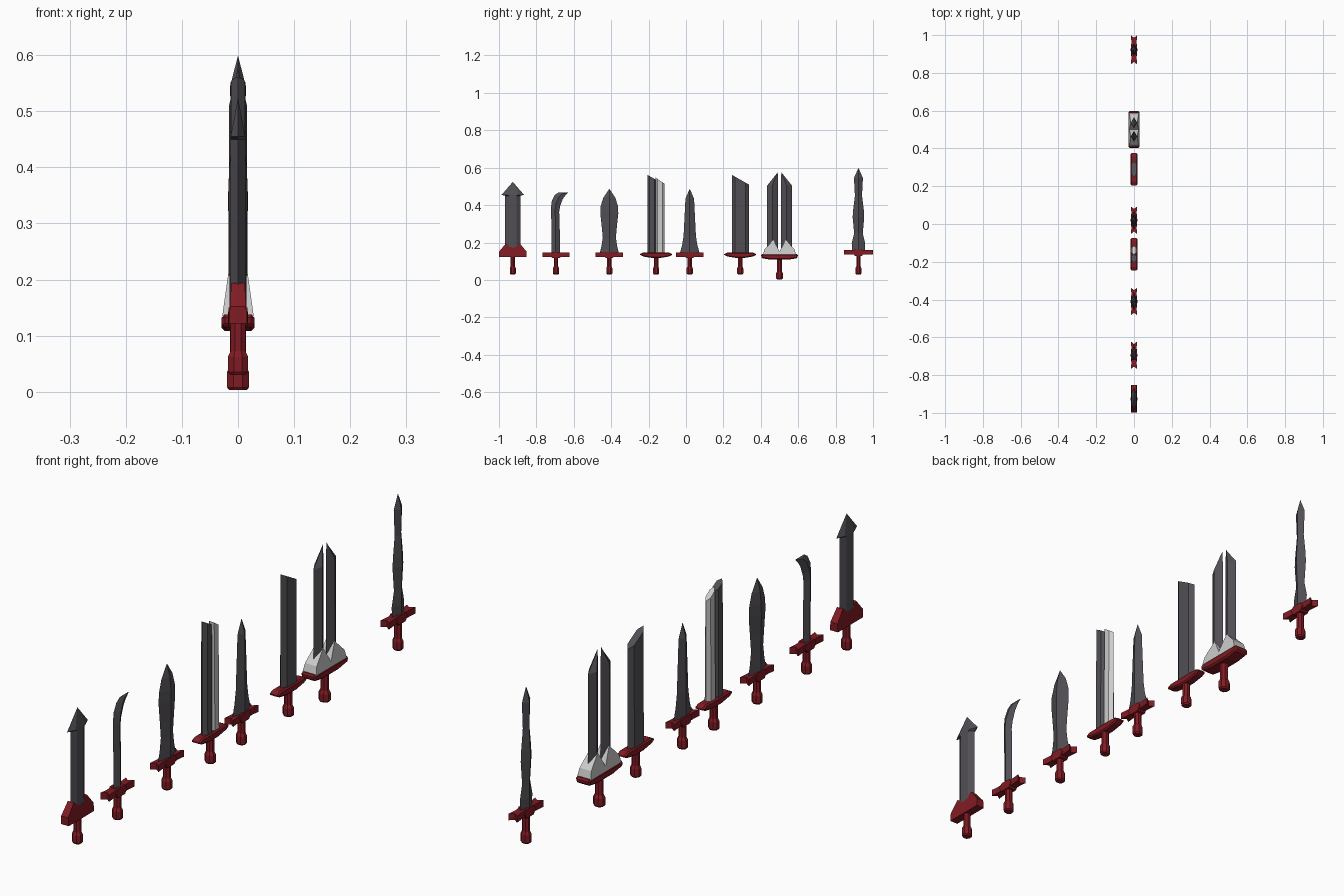
import bpy, bmesh, math

if "Cube" in bpy.data.objects:
    bpy.data.objects.remove(bpy.data.objects["Cube"])

def material(name, rgb):
    m = bpy.data.materials.new(name)
    m.diffuse_color = (*rgb, 1)
    m.use_nodes = True
    m.node_tree.nodes["Principled BSDF"].inputs["Base Color"].default_value = m.diffuse_color
    return m

STEEL = material("dark_steel", (0.085, 0.078, 0.09))
RED = material("red_hilt", (0.22, 0.011, 0.017))

def loft(name, rings, y0, mat=None, bevel=0):
    """Skin equal-length rings of points, cap both ends, move to y0."""
    bm = bmesh.new()
    vs = [[bm.verts.new(p) for p in r] for r in rings]
    n = len(vs[0])
    for a, b in zip(vs, vs[1:]):
        for i in range(n):
            j = (i + 1) % n
            bm.faces.new((a[i], a[j], b[j], b[i]))
    bm.faces.new(vs[0][::-1])
    bm.faces.new(vs[-1])
    bmesh.ops.remove_doubles(bm, verts=bm.verts, dist=0.0003)
    bmesh.ops.recalc_face_normals(bm, faces=bm.faces)
    me = bpy.data.meshes.new(name)
    bm.to_mesh(me)
    bm.free()
    ob = bpy.data.objects.new(name, me)
    ob.location.y = y0
    bpy.context.collection.objects.link(ob)
    if mat:
        me.materials.append(mat)
    if bevel:
        b = ob.modifiers.new("chamfer", 'BEVEL')
        b.width, b.segments, b.limit_method = bevel, 1, 'ANGLE'
    return ob

def mirrored(pts):
    """Right half outline (y, v) from bottom to top, closed by its mirror image."""
    return pts + [(-y, v) for y, v in reversed(pts) if abs(y) > 1e-6]

def plate(name, outline, hx, y0, mat=None, top=None, bevel=0):
    """Side outline (y, z) given thickness in x, optionally thinner at the top."""
    top = hx if top is None else top
    z0, z1 = min(z for _, z in outline), max(z for _, z in outline)
    w = lambda z: hx + (top - hx) * (z - z0) / (z1 - z0)
    return loft(name, [[(s * w(z), y, z) for y, z in outline] for s in (-1, 1)], y0, mat, bevel)

def blade(name, rows, y0, flat=0.0, mat=STEEL):
    """Rows (left y, left z, right y, right z, half thickness); flat = width of middle facet."""
    rings = []
    for yl, zl, yr, zr, t in rows:
        def p(x, k):
            return (x, yl + (yr - yl) * k, zl + (zr - zl) * k)
        a, b = 0.5 - flat / 2, 0.5 + flat / 2
        rings.append([p(0, 0), p(t, a), p(t, b), p(0, 1), p(-t, b), p(-t, a)]
                     if flat else [p(0, 0), p(t, .5), p(0, 1), p(-t, .5)])
    return loft(name, rings, y0, mat)

def even(rows):
    """Symmetric blade rows from (half width, z, half thickness)."""
    return [(-w, z, w, z, t) for w, z, t in rows]

def handle(name, y0, z0, z1, k=1.0):
    """Octagonal pommel and grip in one turned shape."""
    prof = [(.014, z0), (.018, z0 + .005), (.018, z0 + .032), (.013, z0 + .043), (.013, z1)]
    rings = []
    for r, z in prof:
        rings.append([(k * r / math.cos(math.pi / 8) * math.cos(math.pi * (i + .5) / 4),
                       k * .9 * r / math.cos(math.pi / 8) * math.sin(math.pi * (i + .5) / 4), z)
                      for i in range(8)])
    loft(name + "_handle", rings, y0, RED)

def fork_guard(name, y0, z=0.135, w=0.073):
    """Straight guard with notched ends and a thicker middle block."""
    plan = [(-.014, 0), (-.014, w * .6), (-.017, w), (0, w - .013), (.017, w), (.014, w * .6), (.014, 0)]
    plan += [(x, -y) for x, y in plan[-2:0:-1]]
    loft(name + "_guard", [[(x, y, h) for x, y in plan] for h in (z - .012, z + .012)], y0, RED)
    plate(name + "_guard_block", [(-.02, z - .018), (.02, z - .018), (.032, z), (.02, z + .015),
                                  (-.02, z + .015), (-.032, z)], .017, y0, RED)

def point_guard(name, y0):
    """Long guard tapering to points."""
    plate(name + "_guard", mirrored([(.025, .118), (.068, .125), (.09, .136), (.068, .147)]),
          .018, y0, RED, bevel=.005)

# Arrow-headed sword with a flared collar
y = -0.926
handle("arrow_sword", y, .03, .13)
plate("arrow_sword_guard", mirrored([(.073, .122), (.073, .152), (.038, .194), (0, .17)]), .016, y, RED, .012)
blade("arrow_sword_blade", even([(.041, .14, .013), (.041, .45, .013), (.06, .455, .013), (0, .524, 0)]), y, .5)

# Hooked sword
y = -0.695
handle("hooked_sword", y, .03, .13)
fork_guard("hooked_sword", y)
blade("hooked_sword_blade", [(-.024, .14, .02, .14, .013), (-.024, .27, .02, .27, .013),
      (-.027, .385, .017, .365, .013), (-.022, .425, .022, .395, .012),
      (-.006, .455, .036, .432, .010), (.014, .468, .05, .452, .006),
      (.06, .468, .065, .466, .001)], y)

# Leaf-bladed sword
y = -0.41
handle("leaf_sword", y, .03, .13)
fork_guard("leaf_sword", y)
blade("leaf_sword_blade", even([(.051, .145, .015), (.042, .18, .015), (.035, .228, .015), (.041, .29, .016),
      (.048, .355, .017), (.046, .395, .016), (.032, .44, .012), (0, .487, 0)]), y)

# Two-tone split cleaver: dark spine, pale edge half
y = -0.16
handle("split_sword", y, .03, .13)
point_guard("split_sword", y)
blade("split_sword_dark_half", [(-.047, .14, .004, .14, .014), (-.047, .562, .004, .533, .012)], y, .5)
blade("split_sword_pale_half", [(-.004, .14, .046, .14, .013), (-.004, .548, .046, .514, .010)], y, .5, None)

# Tapered short sword
y = 0.02
handle("tapered_sword", y, .03, .13)
fork_guard("tapered_sword", y)
blade("tapered_sword_blade", even([(.052, .145, .015), (.04, .19, .015), (.033, .235, .015),
      (.023, .435, .013), (0, .487, 0)]), y)

# Slant-topped cleaver
y = 0.29
handle("cleaver", y, .03, .13)
point_guard("cleaver", y)
blade("cleaver_blade", [(-.045, .14, .046, .14, .014), (-.045, .562, .046, .51, .013)], y, .6)

# Large twin-bladed sword with pale crown
y = 0.5
handle("twin_sword", y, .003, .12, 1.1)
plate("twin_sword_guard", mirrored([(.045, .108), (.096, .116), (.099, .138)]), .029, y, RED, bevel=.006)
plate("twin_sword_crown", mirrored([(.088, .135), (.08, .165), (.033, .213), (.02, .19), (0, .152)]),
      .028, y, None, .017)
for side, s in (("left", 1), ("right", -1)):
    rows = [(-.066, .14, -.007, .14, .017), (-.066, .505, -.007, .515, .016),
            (-.014, .57, -.010, .578, .001)]
    blade("twin_sword_%s_blade" % side, [(s * a, b, s * c, d, t) for a, b, c, d, t in rows], y)

# Slender waisted sword
y = 0.922
handle("waisted_sword", y, .03, .14)
fork_guard("waisted_sword", y, .147, .077)
blade("waisted_sword_blade", even([(.034, .158, .014), (.036, .195, .014), (.023, .25, .014),
      (.031, .335, .018), (.029, .37, .017), (.019, .45, .013), (.024, .545, .014), (0, .599, 0)]), y)
